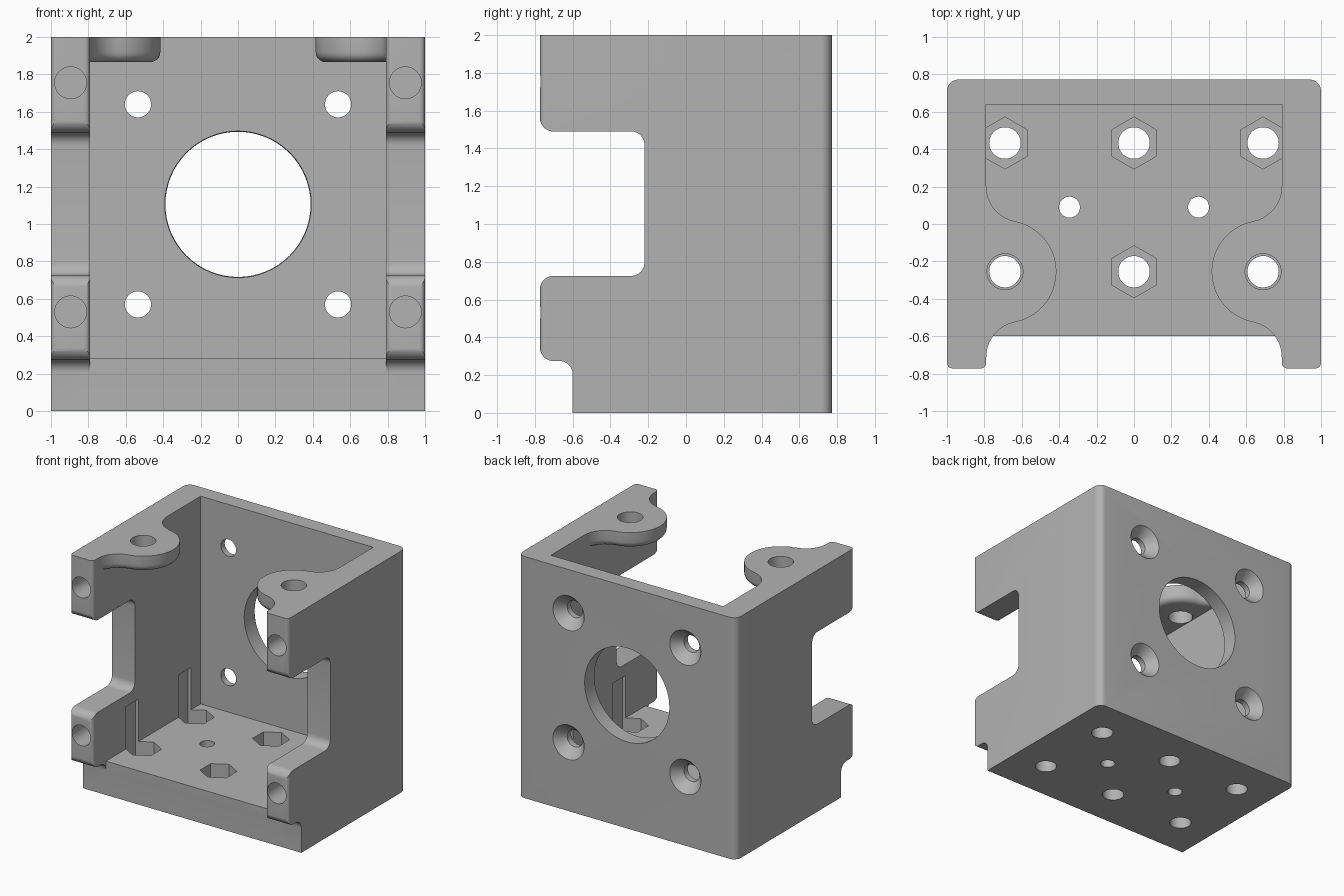
import bpy
import bmesh
from math import cos, sin, pi, sqrt, atan2
from mathutils import Vector

cube = bpy.data.objects.get("Cube")
if cube:
    bpy.data.objects.remove(cube, do_unlink=True)

grey = bpy.data.materials.new("light grey")
grey.use_nodes = True
colour = (0.45, 0.45, 0.45, 1)
grey.diffuse_color = colour
grey.node_tree.nodes["Principled BSDF"].inputs["Base Color"].default_value = colour


def arc(cx, cy, r, a0, a1, n):
    steps = [a0 + (a1 - a0) * i / n for i in range(n + 1)]
    return [(cx + r * cos(a), cy + r * sin(a)) for a in steps]


def ring(cx, cy, r, n=48, start=0):
    return arc(cx, cy, r, start, start + 2 * pi, n)[:-1]


def rounded(corners, n=8):
    """Outline with each right-angled corner (a, b, radius) filleted."""
    out = []
    for i, (a, b, r) in enumerate(corners):
        p = Vector((a, b))
        if r == 0:
            out.append((a, b))
            continue
        back = (Vector(corners[i - 1][:2]) - p).normalized()
        ahead = (Vector(corners[(i + 1) % len(corners)][:2]) - p).normalized()
        centre = p + r * (back + ahead)
        for k in range(n + 1):
            t = k / n * pi / 2
            out.append(tuple(centre - r * (ahead * cos(t) + back * sin(t))))
    return out


def prism(name, pts, axis, lo, hi, end_pts=None, bottom_bevel=0):
    """Extrude an outline along an axis, optionally to a different end outline."""
    place = {"x": lambda a, b, h: (h, a, b),
             "y": lambda a, b, h: (a, h, b),
             "z": lambda a, b, h: (a, b, h)}[axis]
    bm = bmesh.new()
    low = [bm.verts.new(place(a, b, lo)) for a, b in pts]
    high = [bm.verts.new(place(a, b, hi)) for a, b in end_pts or pts]
    base = bm.faces.new(low)
    bm.faces.new(high)
    for i in range(len(low)):
        bm.faces.new((low[i - 1], low[i], high[i], high[i - 1]))
    bmesh.ops.recalc_face_normals(bm, faces=bm.faces[:])
    if bottom_bevel:
        bmesh.ops.bevel(bm, geom=list(base.edges), offset=bottom_bevel,
                        segments=5, profile=0.5, affect="EDGES")
    mesh = bpy.data.meshes.new(name)
    bm.to_mesh(mesh)
    bm.free()
    mesh.materials.append(grey)
    obj = bpy.data.objects.new(name, mesh)
    bpy.context.collection.objects.link(obj)
    return obj


def combine(target, tool, operation):
    mod = target.modifiers.new(operation, "BOOLEAN")
    mod.operation = operation
    mod.solver = "EXACT"
    mod.object = tool
    bpy.ops.object.select_all(action="DESELECT")
    bpy.context.view_layer.objects.active = target
    target.select_set(True)
    bpy.ops.object.modifier_apply(modifier=mod.name)
    bpy.data.objects.remove(tool, do_unlink=True)


def cut(*args, **kw):
    combine(bracket, prism("cutter", *args, **kw), "DIFFERENCE")


# U-shaped walls seen in plan
D, INNER, BACK = 0.772, 0.79, 0.64
plan = rounded([(-1, -D, .03), (-INNER, -D, .03), (-INNER, BACK, 0), (INNER, BACK, 0),
                (INNER, -D, .03), (1, -D, .03), (1, D, .06), (-1, D, .06)])
bracket = prism("bracket_body", plan, "z", 0, 2)

# Side silhouette with the window and the stepped foot
F = -D - 0.001
side = rounded([(1, -.2, 0), (1, 2.2, 0), (F, 2.2, 0), (F, 1.49, .07), (-.22, 1.49, .07),
                (-.22, .725, .07), (F, .725, .07), (F, .275, .07), (-.6, .275, .07),
                (-.6, -.2, 0)])
combine(bracket, prism("side_silhouette", side, "x", -1.2, 1.2), "INTERSECT")

# Floor plate
floor = [(-.9, -.6), (.9, -.6), (.9, .7), (-.9, .7)]
combine(bracket, prism("floor_plate", floor, "z", 0, .28), "UNION")

# Top ears: a round lobe blended into each wall
EX, EY, ER, FR = 0.69, -0.255, 0.275, 0.19
dx = INNER - FR - EX
dy = sqrt((ER + FR) ** 2 - dx ** 2)
ang = atan2(dy, dx)
upper = arc(INNER - FR, EY + dy, FR, 0, ang - pi, 10)
lobe = arc(EX, EY, ER, ang, 2 * pi - ang, 32)
lower = [(x, 2 * EY - y) for x, y in reversed(upper)]
outline = [(.9, EY + dy)] + upper + lobe[1:-1] + lower + [(.9, EY - dy)]
for s in (-1, 1):
    ear = prism("ear", [(s * x, y) for x, y in outline], "z", 1.865, 2, bottom_bevel=.055)
    combine(bracket, ear, "UNION")
    cut(ring(s * EX, EY, .096), "z", 1.7, 2.2)

# Floor bolt holes with hexagonal nut pockets that notch the walls
for x in (-EX, 0, EX):
    for y in (EY, .433):
        cut(ring(x, y, .139, 6, pi / 2), "z", .14, .63)
        cut(ring(x, y, .084), "z", -.1, .2)
for s in (-1, 1):
    cut(ring(s * .345, .09, .056), "z", -.1, .4)

# Large central opening in the back wall
cut(ring(0, 1.105, .395, 64), "y", .5, .9, end_pts=ring(0, 1.105, .385, 64))

# Countersunk screw holes in the back wall, blind holes in the posts
for s in (-1, 1):
    for z in (.57, 1.64):
        cut(ring(s * .535, z, .07), "y", .5, .9)
        cut(ring(s * .535, z, .07), "y", .69, .78, end_pts=ring(s * .535, z, .15))
    for z in (.53, 1.755):
        cut(ring(s * .895, z, .085), "y", -.9, -.4)

bracket.data.materials.clear()
bracket.data.materials.append(grey)
for poly in bracket.data.polygons:
    poly.material_index = 0
bpy.ops.object.select_all(action="DESELECT")
bracket.select_set(True)
bpy.context.view_layer.objects.active = bracket
bpy.ops.object.shade_smooth_by_angle(angle=pi / 6)
